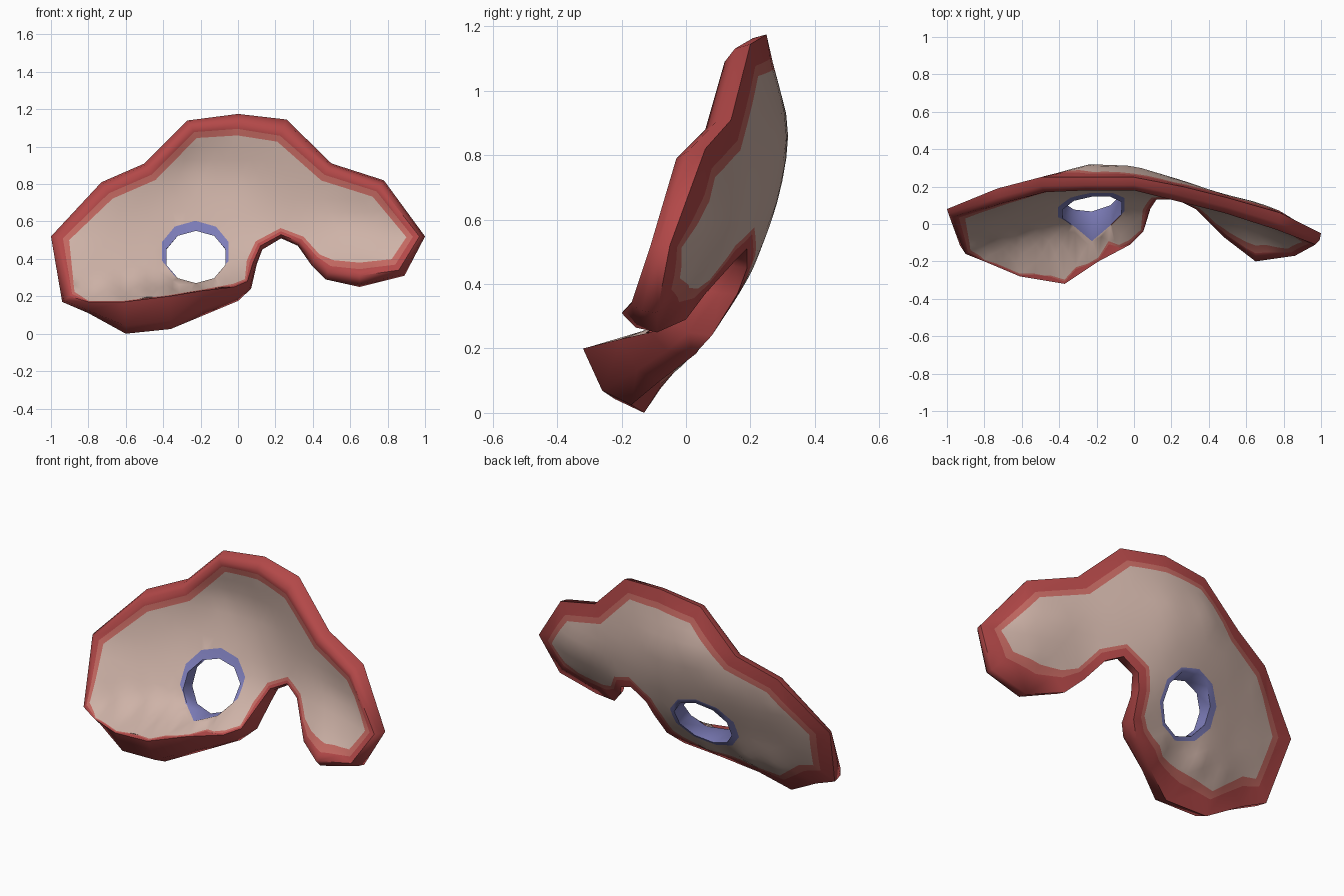
import bpy, bmesh, math
from mathutils import Vector
from mathutils.geometry import delaunay_2d_cdt

if "Cube" in bpy.data.objects:
    bpy.data.objects.remove(bpy.data.objects["Cube"])

# Rim stations, clockwise seen from the front (x, y, z): back edge and front edge
BACK = [(-1, .08, .52), (-.73, .19, .81), (-.5, .25, .91), (-.27, .25, 1.14), (0, .25, 1.175),
        (.26, .20, 1.145), (.5, .14, .91), (.78, .06, .82), (1, -.05, .52), (.89, -.09, .31),
        (.65, -.09, .25), (.47, 0, .29), (.39, .06, .37), (.32, .15, .47), (.23, .19, .51),
        (.13, .19, .45), (.10, .16, .37), (.07, .08, .24), (0, .02, .175), (-.18, -.08, .10),
        (-.36, -.17, .025), (-.6, -.13, .0), (-.8, -.08, .11), (-.94, -.05, .17)]
FRONT = [(-.97, .04, .52), (-.71, .11, .78), (-.48, .17, .88), (-.25, .18, 1.11), (0, .18, 1.13),
         (.24, .12, 1.09), (.48, .06, .88), (.76, -.03, .79), (.97, -.11, .52), (.86, -.17, .34),
         (.65, -.20, .31), (.48, -.07, .33), (.41, 0, .40), (.33, .08, .49), (.23, .13, .53),
         (.12, .13, .47), (.08, .07, .38), (.05, -.04, .28), (-.02, -.11, .25), (-.19, -.20, .23),
         (-.37, -.32, .20), (-.61, -.28, .17), (-.8, -.20, .17), (-.9, -.16, .20)]
# Depth of the back surface away from the rim
INNER = [(-.25, .32, .89), (0, .31, .86), (.3, .22, .75), (.6, .13, .6), (.77, .08, .6),
         (.7, .01, .4), (-.2, .24, .55), (-.05, .2, .43), (-.31, .06, .26), (-.15, .08, .26),
         (-.42, .14, .42), (-.7, .18, .65), (-.6, .09, .38), (-.6, 0, .17), (-.42, .03, .18),
         (-.15, .04, .19), (-.8, .06, .38), (-.45, .25, .7), (0, .28, .65)]
# Shelf of the front surface above the lower lip
SHELF = [(-.37, -.18, .235), (-.6, -.16, .215), (-.6, -.07, .27), (-.78, -.12, .22), (-.45, -.07, .27)]
THICK = .085


def material(name, col):
    m = bpy.data.materials.new(name)
    m.diffuse_color = (*col, 1)
    m.use_nodes = True
    m.node_tree.nodes["Principled BSDF"].inputs["Base Color"].default_value = m.diffuse_color
    return m


MATS = [material("beige", (.62, .45, .39)), material("red", (.45, .065, .065)),
        material("light_red", (.55, .14, .12)), material("violet", (.21, .21, .50))]


def dense(loop, n=3):
    return [a.lerp(b, k / n) for a, b in zip(loop, loop[1:] + loop[:1]) for k in range(n)]


def depth_field(edge, points):
    """Smooth y(x, z) passing through the rim and all control points."""
    points = [tuple(p) for p in dense([Vector(p) for p in edge], 2)] + points
    n = len(points)
    rows = [[math.dist((p[0], p[2]), (q[0], q[2])) for q in points] + [p[1]] for p in points]
    for i in range(n):
        k = max(range(i, n), key=lambda r: abs(rows[r][i]))
        rows[i], rows[k] = rows[k], rows[i]
        for r in range(i + 1, n):
            f = rows[r][i] / rows[i][i]
            for c in range(i, n + 1):
                rows[r][c] -= f * rows[i][c]
    w = [0] * n
    for i in reversed(range(n)):
        w[i] = (rows[i][n] - sum(rows[i][c] * w[c] for c in range(i + 1, n))) / rows[i][i]
    return lambda x, z: sum(wi * math.dist((x, z), (p[0], p[2])) for wi, p in zip(w, points))


def inside(p, loop):
    hit = False
    for a, b in zip(loop, loop[1:] + loop[:1]):
        if (a[1] > p[1]) != (b[1] > p[1]) and p[0] < a[0] + (p[1] - a[1]) * (b[0] - a[0]) / (b[1] - a[1]):
            hit = not hit
    return hit


def inset(loop, width, scale):
    out = []
    for i, p in enumerate(loop):
        a = (p - loop[i - 1]).normalized()
        b = (loop[(i + 1) % len(loop)] - p).normalized()
        t = (a + b).normalized()
        out.append(p + Vector((t.y, -t.x)) * width * scale(i))
    return out


def ellipse(cx, cz, rx, rz, n=10):
    return [Vector((cx + rx * math.cos(math.tau * (i + .5) / n),
                    cz + rz * math.sin(math.tau * (i + .5) / n))) for i in range(n)]


def add_face(bm, coords, mat):
    f = bm.faces.new([bm.verts.new(c) for c in coords])
    f.material_index = mat
    f.smooth = True


def add_sheet(bm, edge, hole, ring, red_w, light_w, scale, depth):
    """One side of the shell, with rim bands and a ring round the hole."""
    outline = [Vector((p[0], p[2])) for p in edge]
    red = inset(outline, red_w, scale)
    light = inset(outline, light_w, scale)
    loops = [outline, dense(red), dense(light), hole, dense(ring, 2)]
    pts, edges = [], []
    for lp in loops:
        s = len(pts)
        pts += lp
        edges += [(s + i, s + (i + 1) % len(lp)) for i in range(len(lp))]
    fixed = list(pts)
    step = .07
    for i in range(-15, 16):
        for j in range(32):
            # rows are closer together on the steep lower shelf
            z = .15 + j * .0225 if j < 10 else .37 + (j - 10) * step
            p = Vector((i * step + (j % 2) * step / 2, z))
            if inside(p, light) and not inside(p, ring) and not inside(p, hole) \
                    and min((p - q).length for q in fixed) > .02:
                pts.append(p)
    res = delaunay_2d_cdt(pts, edges, [], 0, 1e-5)
    co = res[0]
    for tri in res[2]:
        c = sum((co[i] for i in tri), Vector((0, 0))) / len(tri)
        if not inside(c, outline) or inside(c, hole):
            continue
        mat = 3 if inside(c, ring) else 0 if inside(c, light) else 2 if inside(c, red) else 1
        add_face(bm, [(co[i].x, depth(co[i].x, co[i].y), co[i].y) for i in tri], mat)


back_y = depth_field(BACK, INNER)


def offset_y(x, y, z):
    gx = (back_y(x + .03, z) - back_y(x - .03, z)) / .06
    gz = (back_y(x, z + .03) - back_y(x, z - .03)) / .06
    return y - THICK * math.sqrt(1 + gx * gx + gz * gz)


front_raw = depth_field(FRONT, SHELF + [(x, offset_y(x, y, z), z) for x, y, z in INNER if z > .25])


def front_y(x, z):
    return min(front_raw(x, z), back_y(x, z) - .035)


bm = bmesh.new()
hole_f, hole_b = ellipse(-.225, .41, .165, .14), ellipse(-.225, .405, .165, .15)

# Front and back faces of the shell
add_sheet(bm, FRONT, hole_f, ellipse(-.228, .44, .187, .164), .035, .07,
          lambda i: .08 if 19 <= i <= 22 else .25 if i in (17, 18) else .5 if 12 <= i <= 16 or i == 23 else 1,
          front_y)
add_sheet(bm, BACK, hole_b, ellipse(-.235, .41, .2, .172), .075, .11,
          lambda i: .6 if 12 <= i <= 19 else 1.25 if i in (0, 9, 10, 22, 23) else 1, back_y)

# Rounded rim wall and hole wall
rim_f = [(x, front_y(x, z), z) for x, y, z in FRONT]
rim_m = [(f[0] + .75 * (b[0] - f[0]), f[1] + .4 * (b[1] - f[1]), f[2] + .75 * (b[2] - f[2]))
         for f, b in zip(rim_f, BACK)]
for f, b, mat in ((rim_f, rim_m, 1), (rim_m, BACK, 1),
                  ([(p.x, front_y(p.x, p.y), p.y) for p in hole_f],
                   [(p.x, back_y(p.x, p.y), p.y) for p in hole_b], 3)):
    for i in range(len(f)):
        add_face(bm, [f[i - 1], f[i], b[i], b[i - 1]], mat)

bmesh.ops.remove_doubles(bm, verts=bm.verts, dist=.0005)
bmesh.ops.recalc_face_normals(bm, faces=bm.faces)
mesh = bpy.data.meshes.new("curved_shell")
bm.to_mesh(mesh)
bm.free()
for m in MATS:
    mesh.materials.append(m)
shell = bpy.data.objects.new("curved_shell", mesh)
bpy.context.collection.objects.link(shell)
bpy.context.view_layer.objects.active = shell
shell.select_set(True)
bpy.ops.object.shade_smooth_by_angle(angle=math.radians(70))
